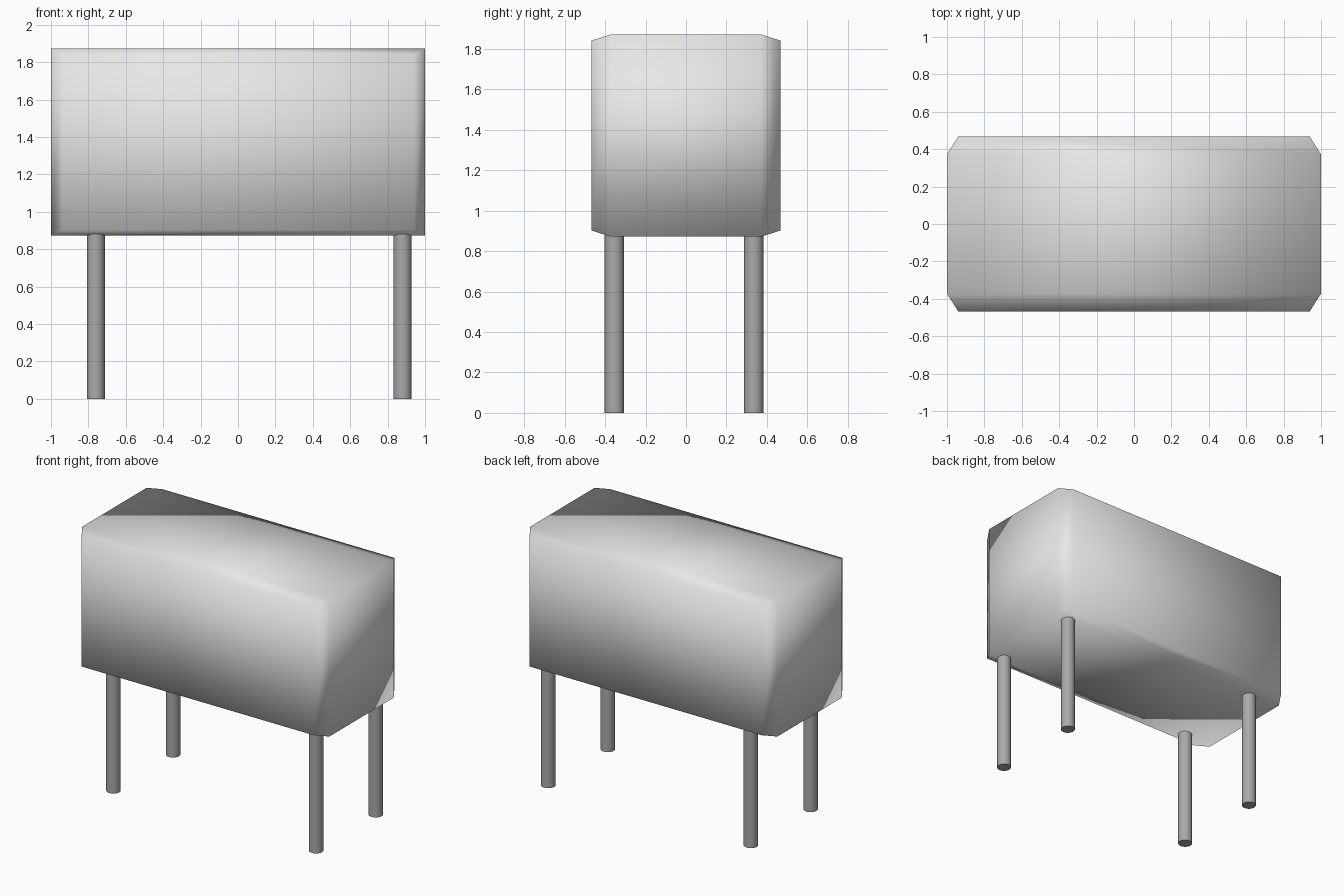
import bpy, bmesh

if "Cube" in bpy.data.objects:
    bpy.data.objects.remove(bpy.data.objects["Cube"])

def material(name, v):
    m = bpy.data.materials.new(name)
    m.diffuse_color = (v, v, v, 1)
    m.use_nodes = True
    m.node_tree.nodes["Principled BSDF"].inputs["Base Color"].default_value = m.diffuse_color
    return m

light_grey = material("light grey", 0.8)
mid_grey = material("mid grey", 0.4)

# Body: rectangular sections along y, smaller at the front and back ends
Z_MID = 1.372
sections = [(-0.467, 0.94), (-0.372, 1.0), (0.372, 1.0), (0.467, 0.94)]
bm = bmesh.new()
rings = [[bm.verts.new((sx * s, y, Z_MID + sz * 0.5 * s))
          for sx, sz in ((-1, -1), (1, -1), (1, 1), (-1, 1))]
         for y, s in sections]
bm.faces.new(rings[0])
bm.faces.new(rings[-1][::-1])
for a, b in zip(rings, rings[1:]):
    for i in range(4):
        j = (i + 1) % 4
        bm.faces.new((a[i], b[i], b[j], a[j]))
bmesh.ops.recalc_face_normals(bm, faces=bm.faces)
# the body is shaded smooth over all its edges
for f in bm.faces:
    f.smooth = True
mesh = bpy.data.meshes.new("body")
bm.to_mesh(mesh)
bm.free()
body = bpy.data.objects.new("body", mesh)
bpy.context.collection.objects.link(body)
mesh.materials.append(light_grey)

# Legs: four round posts, slightly sunk into the body
LEG_TOP = 0.885
for side, x in (("left", -0.76), ("right", 0.88)):
    for end, y in (("front", -0.354), ("back", 0.335)):
        bpy.ops.mesh.primitive_cylinder_add(
            vertices=32, radius=0.048, depth=LEG_TOP, location=(x, y, LEG_TOP / 2))
        leg = bpy.context.object
        leg.name = f"{end}_{side}_leg"
        bpy.ops.object.shade_smooth_by_angle()
        leg.data.materials.append(mid_grey)
